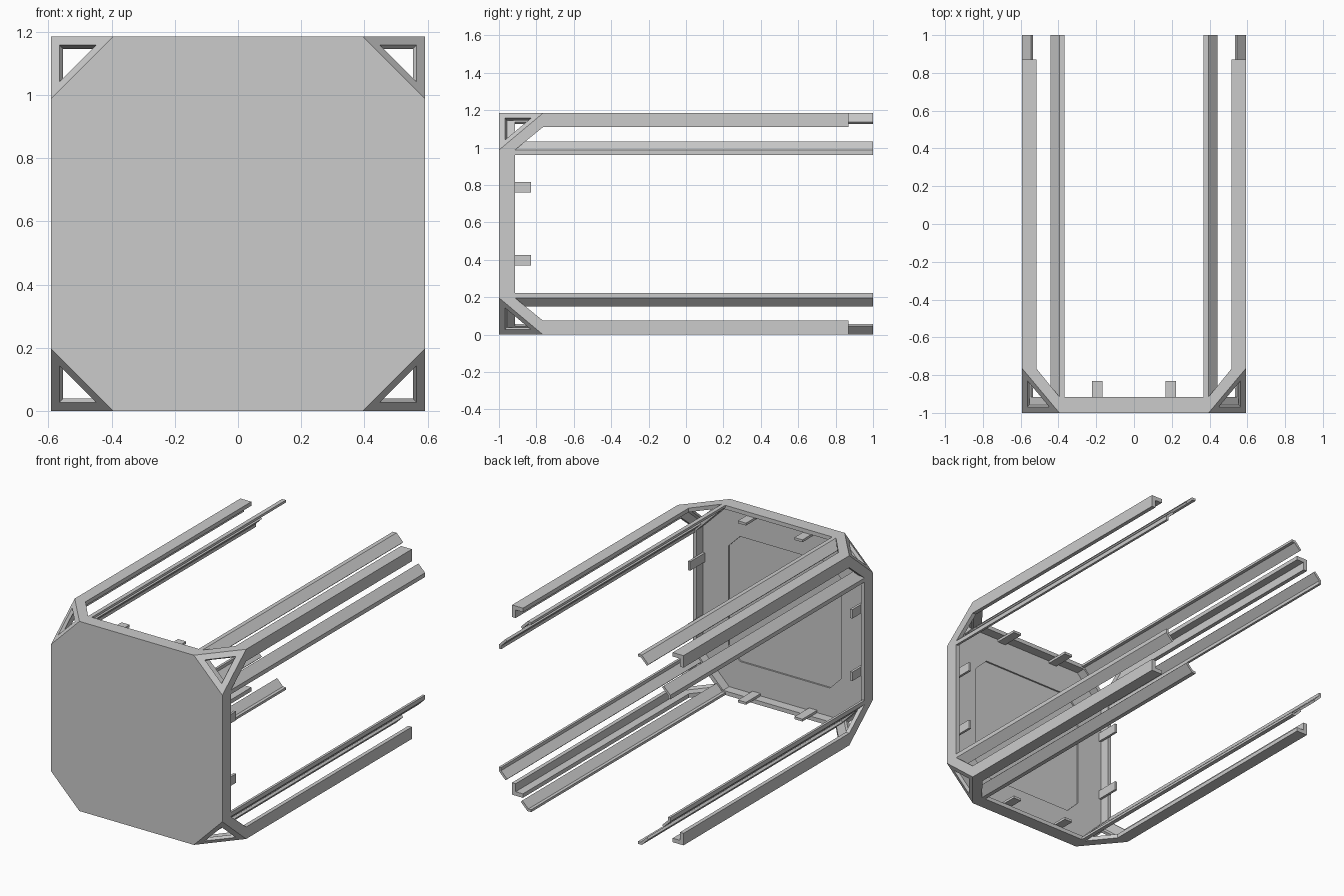
import bpy
import bmesh
from mathutils import Vector

old = bpy.data.objects.get("Cube")
if old:
    bpy.data.objects.remove(old, do_unlink=True)

H = 0.592             # half width of the body
K = 0.395             # where the chamfer meets a side
FRONT, RIM_BACK, CORNER_Y = -1.0, -0.915, -0.765
WALL, SHEET = 0.025, 0.015

grey = bpy.data.materials.new("light_grey")
grey.use_nodes = True
grey.diffuse_color = (0.6, 0.6, 0.6, 1)
grey.node_tree.nodes["Principled BSDF"].inputs["Base Color"].default_value = grey.diffuse_color


def finish(name, bm):
    bmesh.ops.recalc_face_normals(bm, faces=bm.faces)
    mesh = bpy.data.meshes.new(name)
    bm.to_mesh(mesh)
    bm.free()
    mesh.materials.append(grey)
    obj = bpy.data.objects.new(name, mesh)
    obj.location.z = H
    bpy.context.collection.objects.link(obj)


def prism(name, points, sweep):
    """Solid made by sweeping a flat outline."""
    bm = bmesh.new()
    near = [bm.verts.new(p) for p in points]
    far = [bm.verts.new(Vector(p) + Vector(sweep)) for p in points]
    bm.faces.new(near)
    bm.faces.new(far)
    for i in range(len(near)):
        j = (i + 1) % len(near)
        bm.faces.new((near[i], near[j], far[j], far[i]))
    finish(name, bm)


def ring(name, outer, inner, sweep):
    """Solid frame between two matching outlines."""
    bm = bmesh.new()
    s = Vector(sweep)
    loops = [[bm.verts.new(Vector(p) + d) for p in pts]
             for pts, d in ((outer, s * 0), (outer, s), (inner, s), (inner, s * 0))]
    for i in range(len(outer)):
        j = (i + 1) % len(outer)
        for k in range(4):
            a, b = loops[k], loops[(k + 1) % 4]
            bm.faces.new((a[i], a[j], b[j], b[i]))
    finish(name, bm)


def octagon(half, k, y):
    pts = [(k, half), (half, k), (half, -k), (k, -half),
           (-k, -half), (-half, -k), (-half, k), (-k, half)]
    return [(x, y, z) for x, z in pts]


# Front plate, its rim and the floor around a shallow recessed panel
floor_y = FRONT + SHEET
inner_k = K - 0.414 * WALL
prism("front_plate", octagon(H, K, FRONT), (0, SHEET, 0))
ring("plate_rim", octagon(H, K, floor_y), octagon(H - WALL, inner_k, floor_y),
     (0, RIM_BACK - floor_y, 0))
ring("recess_border", octagon(H - WALL, inner_k, floor_y),
     octagon(0.39, 0.31, floor_y), (0, 0.01, 0))

# Section outlines in (x, z) for one quadrant
leg = H - 0.075
angle_section = [(H, H), (H, leg), (H - WALL, leg), (H - WALL, H - WALL),
                 (leg, H - WALL), (leg, H)]
flat, slope, d = K - 0.026, 0.046, 0.707 * SHEET
bent_section = [(flat, H), (K, H), (K + slope, H - slope),
                (K + slope - d, H - slope - d),
                (K - 0.414 * SHEET, H - SHEET), (flat, H - SHEET)]
# Brace outline in (across, y) lying on an outer face
brace = [(K, FRONT), (H, CORNER_Y), (leg, CORNER_Y), (K, RIM_BACK)]

for sx, side in ((1, "left"), (-1, "right")):
    for sz, level in ((1, "top"), (-1, "bottom")):
        tag = f"{level}_{side}"

        # Long corner rail
        prism("corner_rail_" + tag,
              [(sx * x, CORNER_Y, sz * z) for x, z in angle_section],
              (0, 0.87 - CORNER_Y, 0))

        # Bent rails along both chamfer edges
        run = (0, 1 - RIM_BACK, 0)
        prism("upright_bent_rail_" + tag,
              [(sx * z, RIM_BACK, sz * x) for x, z in bent_section], run)
        prism("level_bent_rail_" + tag,
              [(sx * x, RIM_BACK, sz * z) for x, z in bent_section], run)

        # Diagonal braces on the side and on the top or bottom
        prism("side_brace_" + tag, [(sx * H, y, sz * a) for a, y in brace],
              (-sx * WALL, 0, 0))
        prism("level_brace_" + tag, [(sx * a, y, sz * H) for a, y in brace],
              (0, 0, -sz * WALL))

        # Open triangle across the cut corner
        tri = [Vector((sx * K, FRONT, sz * H)), Vector((sx * H, FRONT, sz * K)),
               Vector((sx * H, CORNER_Y, sz * H))]
        mid = sum(tri, Vector()) / 3
        normal = (tri[1] - tri[0]).cross(tri[2] - tri[0]).normalized()
        if normal.y < 0:
            normal.negate()
        ring("corner_triangle_" + tag, tri, [mid + (p - mid) * 0.59 for p in tri],
             normal * 0.02)

# Two clips inside each side of the rim
clip_y, clip_len = floor_y + 0.01, 0.145
for s, name in ((1, "a"), (-1, "b")):
    for c, place in ((0.195, "one"), (-0.195, "two")):
        strip = [(c - 0.028, H - WALL), (c + 0.028, H - WALL),
                 (c + 0.028, H - WALL - SHEET), (c - 0.028, H - WALL - SHEET)]
        prism(f"level_clip_{name}_{place}",
              [(a, clip_y, s * b) for a, b in strip], (0, clip_len, 0))
        prism(f"side_clip_{name}_{place}",
              [(s * b, clip_y, a) for a, b in strip], (0, clip_len, 0))
